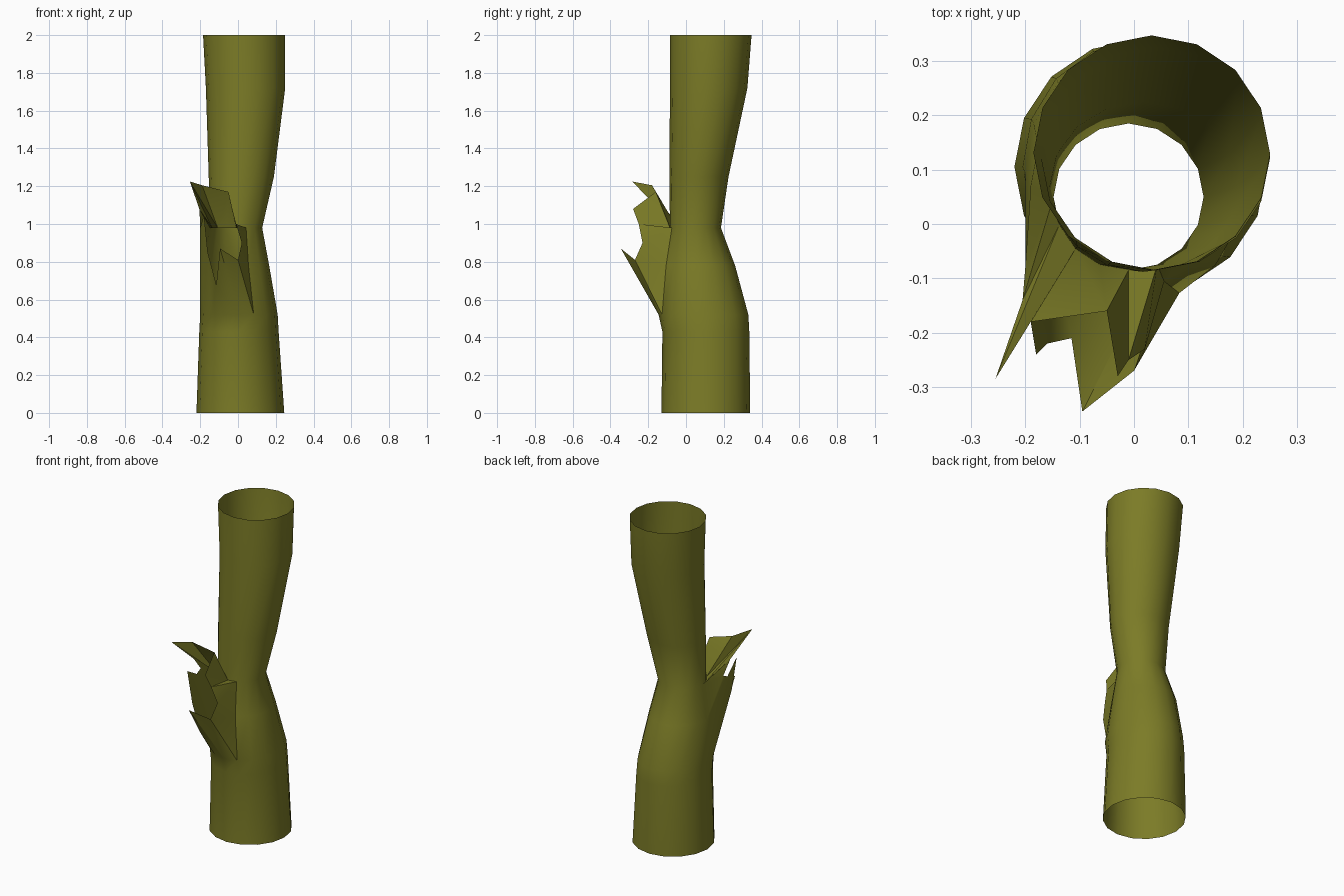
import bpy, bmesh, math

if "Cube" in bpy.data.objects:
    bpy.data.objects.remove(bpy.data.objects["Cube"], do_unlink=True)

SIDES = 16

# Bark colour
bark = bpy.data.materials.new("olive_bark")
bark.use_nodes = True
color = (0.2, 0.2, 0.02, 1)
bark.diffuse_color = color
shader = bark.node_tree.nodes["Principled BSDF"]
shader.inputs["Base Color"].default_value = color
shader.inputs["Roughness"].default_value = 0.9

# Trunk outline: height, left and right x limits, front and back y limits
sections = [
    (0.0, -0.22, 0.245, -0.13, 0.34),
    (0.43, -0.205, 0.215, -0.125, 0.335),
    (0.52, -0.2, 0.21, -0.145, 0.33),
    (0.78, -0.19, 0.165, -0.12, 0.26),
    (0.98, -0.148, 0.128, -0.085, 0.185),
    (1.25, -0.155, 0.19, -0.088, 0.225),
    (1.72, -0.17, 0.25, -0.085, 0.325),
    (2.0, -0.185, 0.25, -0.085, 0.347),
]

bm = bmesh.new()


def add_ring(z, left, right, front, back):
    """One closed cross-section of the trunk."""
    ring = []
    for k in range(SIDES):
        angle = math.tau * k / SIDES
        x = (left + right) / 2 + (right - left) / 2 * math.cos(angle)
        y = (front + back) / 2 + (back - front) / 2 * math.sin(angle)
        ring.append(bm.verts.new((x, y, z)))
    return ring


rings = [add_ring(*section) for section in sections]

# Hollow trunk wall, leaving a hole where the branch grows out
BOTTOM, MIDDLE, TOP = 2, 3, 4
FIRST, LAST = 8, 13
for row in range(len(rings) - 1):
    for k in range(SIDES):
        if BOTTOM <= row < TOP and FIRST <= k < LAST:
            continue
        n = (k + 1) % SIDES
        lower, upper = rings[row], rings[row + 1]
        bm.faces.new((lower[k], lower[n], upper[n], upper[k]))

# Splintered rim of the branch, in the same order as the hole's border
rim_points = [
    (-0.2, -0.12, 0.98), (-0.18, -0.24, 1.05), (-0.16, -0.22, 0.85),
    (-0.115, -0.21, 0.68), (-0.095, -0.345, 0.87), (0.0, -0.27, 0.81),
    (0.02, -0.23, 0.9), (-0.01, -0.25, 1.0), (-0.03, -0.28, 1.08),
    (-0.05, -0.16, 1.17), (-0.19, -0.18, 1.205), (-0.255, -0.285, 1.225),
    (-0.205, -0.14, 1.08), (-0.2, -0.08, 1.0),
]
rim = [bm.verts.new(p) for p in rim_points]
root = rings[BOTTOM][FIRST:LAST + 1] + [rings[MIDDLE][LAST]]
root += rings[TOP][FIRST:LAST + 1][::-1] + [rings[MIDDLE][FIRST]]

# Broken branch wall
for i in range(len(root)):
    j = (i + 1) % len(root)
    bm.faces.new((root[i], root[j], rim[j], rim[i]))

bmesh.ops.triangulate(bm, faces=[f for f in bm.faces if any(v in rim for v in f.verts)])

mesh = bpy.data.meshes.new("hollow_trunk")
bm.to_mesh(mesh)
bm.free()
mesh.materials.append(bark)

trunk = bpy.data.objects.new("hollow_trunk", mesh)
bpy.context.collection.objects.link(trunk)
bpy.ops.object.select_all(action="DESELECT")
trunk.select_set(True)
bpy.context.view_layer.objects.active = trunk
bpy.ops.object.shade_smooth_by_angle(angle=math.radians(35))
